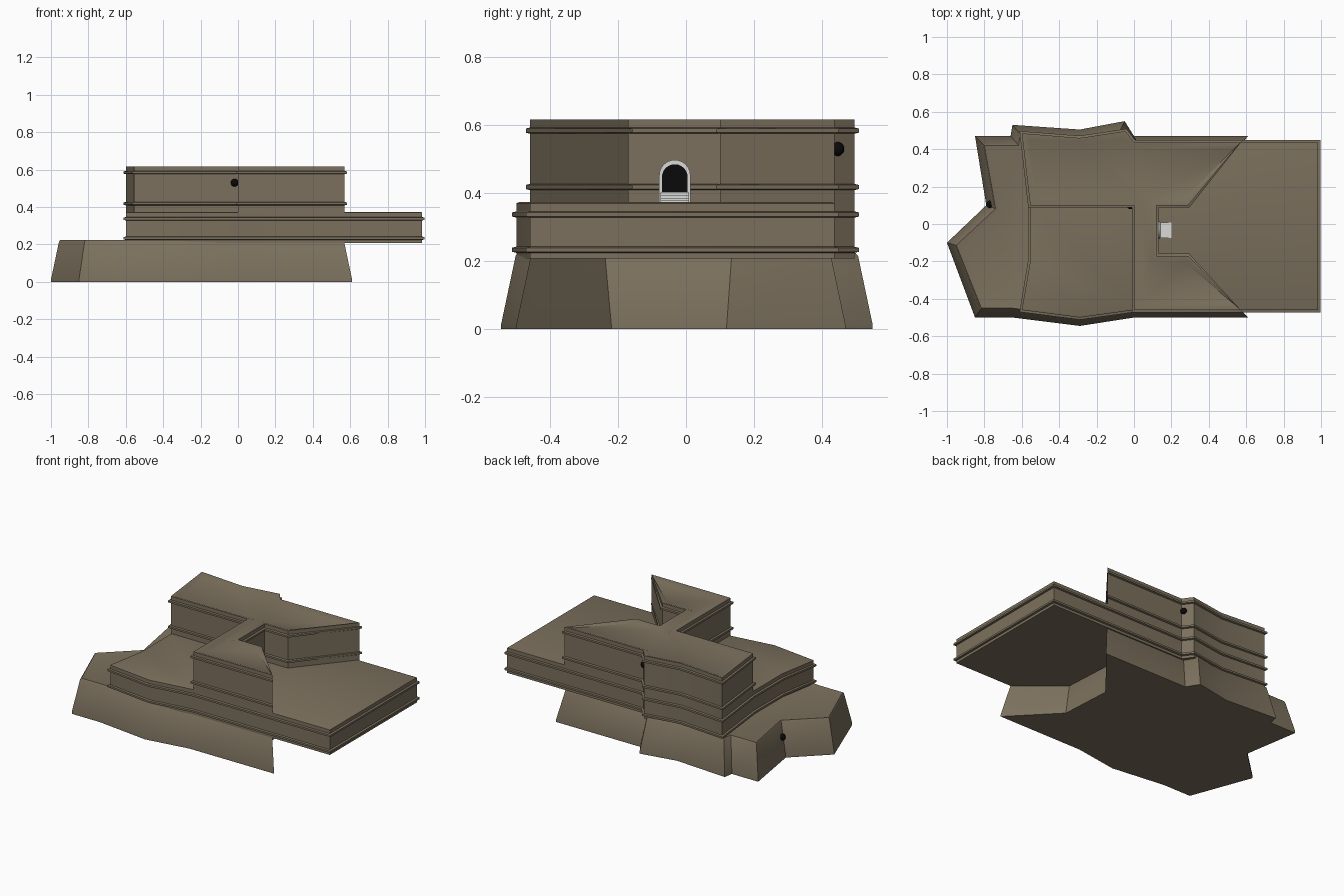
import bpy, bmesh, math
from mathutils import Vector

if "Cube" in bpy.data.objects:
    bpy.data.objects.remove(bpy.data.objects["Cube"])


def material(name, rgb):
    m = bpy.data.materials.new(name)
    m.use_nodes = True
    m.diffuse_color = (*rgb, 1)
    m.node_tree.nodes["Principled BSDF"].inputs["Base Color"].default_value = (*rgb, 1)
    return m


STONE = material("brown stone", (0.20, 0.163, 0.11))
BLACK = material("black opening", (0.003, 0.003, 0.003))
PALE = material("pale trim", (0.7, 0.7, 0.68))


def finish(name, bm, mat):
    bmesh.ops.recalc_face_normals(bm, faces=bm.faces)
    mesh = bpy.data.meshes.new(name)
    bm.to_mesh(mesh)
    bm.free()
    mesh.materials.append(mat)
    ob = bpy.data.objects.new(name, mesh)
    bpy.context.collection.objects.link(ob)
    bpy.ops.object.select_all(action='DESELECT')
    ob.select_set(True)
    bpy.context.view_layer.objects.active = ob
    bpy.ops.object.shade_smooth_by_angle(angle=math.radians(32))
    return ob


def offset(outline, d):
    """Mitred outline offset; the shift on each axis is limited so sharp tips stay put."""
    pts = [Vector(p) for p in outline]
    out = []
    for i, p in enumerate(pts):
        a = (p - pts[i - 1]).normalized()
        b = (pts[(i + 1) % len(pts)] - p).normalized()
        na, nb = Vector((a.y, -a.x)), Vector((b.y, -b.x))
        s = (na + nb) * (d / (1 + na.dot(nb)))
        r = abs(d)
        out.append(p + Vector((max(-r, min(r, s.x)), max(-r, min(r, s.y)))))
    return out


def loft(name, outline, layers, mat):
    """Stack offset copies of an outline, given as (offset, height), and cap the ends."""
    bm = bmesh.new()
    rings = [[bm.verts.new((*p, z)) for p in offset(outline, d)] for d, z in layers]
    n = len(outline)
    for low, high in zip(rings, rings[1:]):
        for i in range(n):
            j = (i + 1) % n
            bm.faces.new((low[i], low[j], high[j], high[i]))
    bm.faces.new(rings[0][::-1])
    bm.faces.new(rings[-1])
    return finish(name, bm, mat)


def band(z):
    """Profile steps of a projecting string course."""
    return [(0, z - 0.009), (0.012, z - 0.006), (0.012, z + 0.006), (0, z + 0.009)]


# Sloping foundation with a notched right end
base = [(-1, -0.1), (-0.85, -0.5), (-0.65, -0.5), (-0.29, -0.545), (0, -0.5), (0.61, -0.5),
        (0.34, -0.22), (0.32, 0.12), (0.61, 0.47), (0, 0.47), (-0.05, 0.55),
        (-0.29, 0.505), (-0.65, 0.53), (-0.66, 0.47), (-0.85, 0.47), (-0.79, 0.1)]
loft("foundation", base,
     [(0, 0), (0, 0.012), (-0.043, 0.215), (-0.05, 0.223), (-0.08, 0.217)], STONE)

# Middle terrace with the overhanging landing platform
back_wall = [(0, 0.437), (-0.045, 0.497), (-0.29, 0.46), (-0.6, 0.485)]
terrace = [(-0.6, -0.46), (-0.29, -0.5), (0, -0.46), (0.985, -0.46), (0.985, 0.437),
           *back_wall, (-0.555, 0.1), (-0.555, -0.2)]
loft("terrace", terrace,
     [(0, 0.207), *band(0.233), *band(0.337), (0, 0.37), (-0.01, 0.374)], STONE)

# Upper storey with two angled wings
upper = [(0, 0.1), (0, -0.46), (0.57, -0.46), (0.29, -0.17), (0.12, -0.17),
         (0.12, 0.1), (0.29, 0.1), (0.57, 0.437), *back_wall, (-0.555, 0.1)]
loft("upper_storey", upper,
     [(0, 0.36), *band(0.418), *band(0.584), (0, 0.617), (-0.012, 0.617), (-0.038, 0.607)],
     STONE)


# Arched doorway facing the platform
def arch(name, half, z0, spring, x0, x1, mat, y=-0.033, steps=12):
    prof = [(y - half, z0), (y + half, z0)]
    prof += [(y + half * math.cos(math.pi * k / steps), spring + half * math.sin(math.pi * k / steps))
             for k in range(steps + 1)]
    bm = bmesh.new()
    face = bm.faces.new([bm.verts.new((x0, *p)) for p in prof])
    ext = bmesh.ops.extrude_face_region(bm, geom=[face])
    moved = [v for v in ext["geom"] if isinstance(v, bmesh.types.BMVert)]
    bmesh.ops.translate(bm, verts=moved, vec=(x1 - x0, 0, 0))
    return finish(name, bm, mat)


arch("door_frame", 0.046, 0.37, 0.452, 0.11, 0.138, PALE)
arch("door_opening", 0.038, 0.404, 0.447, 0.13, 0.141, BLACK)

# Entrance steps
for k in range(4):
    bm = bmesh.new()
    bmesh.ops.create_cube(bm, size=1)
    height = 0.032 - 0.008 * k
    for v in bm.verts:
        v.co = Vector((v.co.x * 0.016 + 0.145 + 0.016 * k, v.co.y * 0.084 - 0.033,
                       0.37 + (v.co.z + 0.5) * height))
    finish(f"step_{k + 1}", bm, PALE)

# Small dark round ports
for name, spot in (("port_foundation", (-0.768, 0.105, 0.13)),
                   ("port_front", (-0.018, 0.1, 0.53)),
                   ("port_back", (-0.01, 0.445, 0.53))):
    bm = bmesh.new()
    bmesh.ops.create_uvsphere(bm, u_segments=16, v_segments=10, radius=0.021)
    bmesh.ops.translate(bm, verts=bm.verts, vec=spot)
    finish(name, bm, BLACK)
